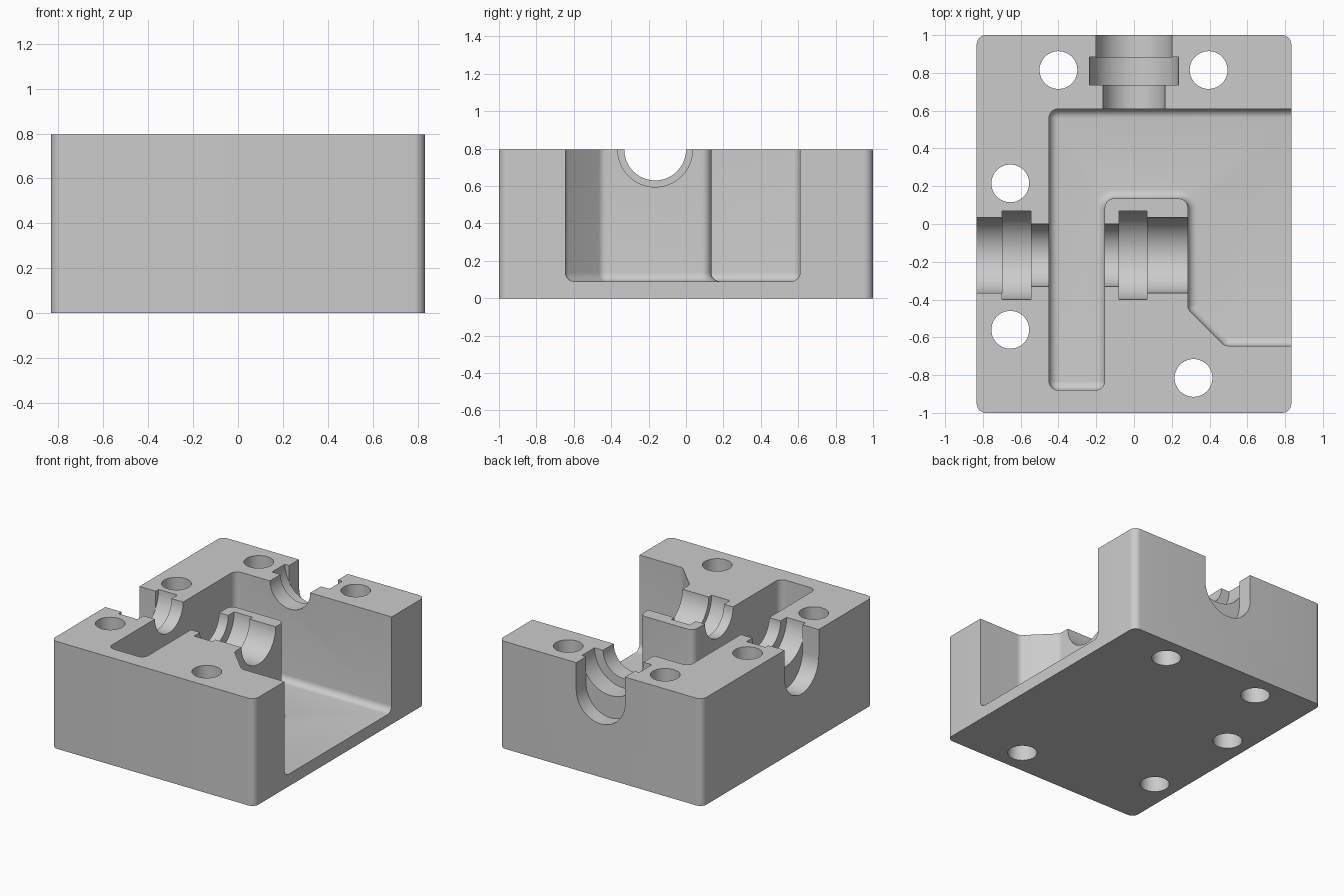
import bpy, bmesh
from math import pi, sin, cos, tan
from mathutils import Vector

TOP = 0.795

old = bpy.data.objects.get("Cube")
if old:
    bpy.data.objects.remove(old, do_unlink=True)


def rounded_outline(points, radius, inset=0.0, steps=8):
    """Counter-clockwise outline, offset inward, with concentric rounded corners."""
    pts = [Vector(p) for p in points]
    out = []
    for i, p in enumerate(pts):
        a = (p - pts[i - 1]).normalized()
        b = (pts[(i + 1) % len(pts)] - p).normalized()
        turn = -a.angle_signed(b)
        side = 1 if turn > 0 else -1
        na, nb = Vector((-a.y, a.x)), Vector((-b.y, b.x))
        centre = p - a * radius * tan(abs(turn) / 2) + na * side * radius
        r = radius - side * inset
        for k in range(steps + 1):
            t = turn * k / steps
            n = Vector((na.x * cos(t) - na.y * sin(t), na.x * sin(t) + na.y * cos(t)))
            out.append(centre - n * side * r)
    return out


def loft(name, rings):
    """Closed solid through rings of 3D points."""
    bm = bmesh.new()
    loops = [[bm.verts.new(p) for p in ring] for ring in rings]
    n = len(loops[0])
    bm.faces.new(loops[0])
    bm.faces.new(loops[-1])
    for low, high in zip(loops, loops[1:]):
        for i in range(n):
            j = (i + 1) % n
            bm.faces.new((low[i], low[j], high[j], high[i]))
    bmesh.ops.recalc_face_normals(bm, faces=bm.faces)
    mesh = bpy.data.meshes.new(name)
    bm.to_mesh(mesh)
    bm.free()
    obj = bpy.data.objects.new(name, mesh)
    bpy.context.collection.objects.link(obj)
    return obj


def channel(axis, centre, start, end, r, drop=0.0, steps=32):
    """Round-bottomed trough cutter, open upward, along x or y."""
    arc = [pi + pi * k / steps for k in range(steps + 1)]
    prof = [(centre + r * cos(t), TOP - drop + r * sin(t)) for t in arc]
    prof = [(centre - r, 1)] + prof + [(centre + r, 1)]
    return loft("channel_cutter", [[(s, u, z) if axis == "x" else (u, s, z) for u, z in prof]
                                   for s in (start, end)])


def hole(x, y, r=0.1, steps=48):
    ring = [(x + r * cos(2 * pi * k / steps), y + r * sin(2 * pi * k / steps))
            for k in range(steps)]
    return loft("hole_cutter", [[(u, v, z) for u, v in ring] for z in (-0.1, 1)])


# Block with rounded upright corners
W = 0.833
base = rounded_outline([(-W, -1), (W, -1), (W, 1), (-W, 1)], 0.05)
block = loft("housing_block", [[(p.x, p.y, z) for p in base] for z in (0, TOP)])

# Stepped pocket, open on one side, with a filleted floor
pocket = [(-0.45, 0.61), (-0.45, -0.88), (-0.155, -0.88), (-0.155, 0.135), (0.285, 0.135),
          (0.285, -0.45), (0.48, -0.645), (1.1, -0.645), (1.1, 0.61)]
FLOOR, FILLET = 0.09, 0.048
rings = []
for k in range(7):
    t = pi / 2 * k / 6
    z = FLOOR + FILLET * (1 - cos(t))
    rings.append([(p.x, p.y, z) for p in rounded_outline(pocket, 0.05, FILLET * (1 - sin(t)))])
rings.append([(x, y, 1) for x, y, z in rings[-1]])
cutters = [loft("pocket_cutter", rings)]

# Shaft and bearing seats: side wall, island, back wall
AX = -0.165
cutters += [
    channel("x", AX, -1, 0.2, 0.165),
    channel("x", AX, -0.7, -0.545, 0.235),
    channel("x", AX, -1, -0.699, 0.2, 0.2),
    channel("x", AX, 0, 0.4, 0.2),
    channel("x", AX, -0.08, 0.07, 0.235),
    channel("y", 0, 0.5, 1.1, 0.165),
    channel("y", 0, 0.735, 0.885, 0.235),
    channel("y", 0, 0.884, 1.1, 0.2, 0.2),
]

# Bolt holes
cutters += [hole(x, y) for x, y in ((-0.4, 0.815), (0.395, 0.815), (-0.655, 0.215),
                                    (-0.655, -0.56), (0.315, -0.815))]

# Cut everything out of the block
for c in cutters:
    c.hide_render = True
    mod = block.modifiers.new("cut", "BOOLEAN")
    mod.operation, mod.solver, mod.object = "DIFFERENCE", "EXACT", c
bpy.context.view_layer.update()
graph = bpy.context.evaluated_depsgraph_get()
cut_mesh = bpy.data.meshes.new_from_object(block.evaluated_get(graph))
block.modifiers.clear()
block.data = cut_mesh
for c in cutters:
    bpy.data.objects.remove(c, do_unlink=True)

# Colour
grey = bpy.data.materials.new("plain_grey")
grey.use_nodes = True
colour = (0.6, 0.6, 0.6, 1)
grey.diffuse_color = colour
grey.node_tree.nodes["Principled BSDF"].inputs["Base Color"].default_value = colour
block.data.materials.clear()
block.data.materials.append(grey)

# Smooth the rounded surfaces, keep edges sharp
bpy.ops.object.select_all(action="DESELECT")
block.select_set(True)
bpy.context.view_layer.objects.active = block
bpy.ops.object.shade_smooth_by_angle(angle=0.52)
